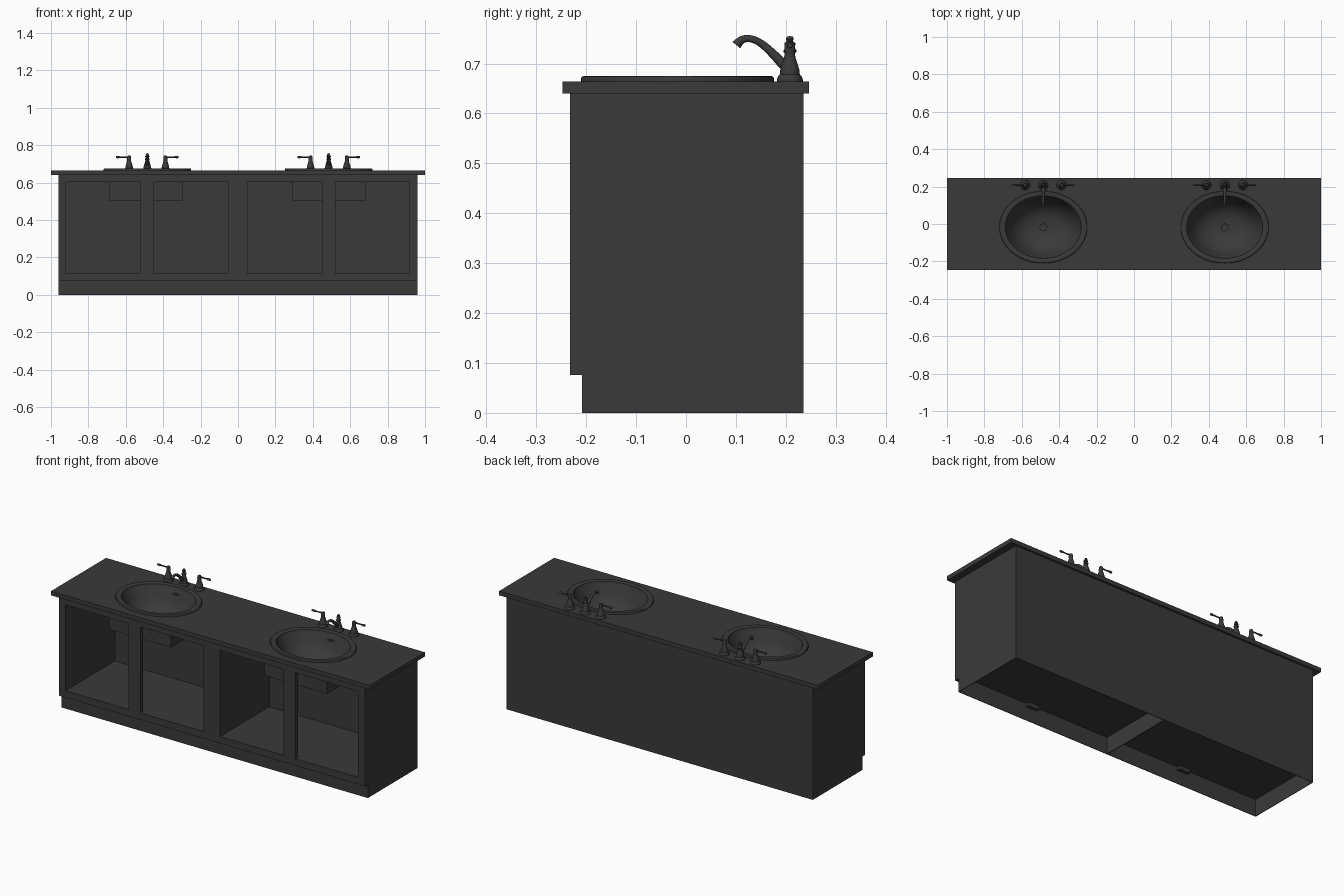
import bpy, bmesh, math
from mathutils import Matrix

if "Cube" in bpy.data.objects:
    bpy.data.objects.remove(bpy.data.objects["Cube"])

mat = bpy.data.materials.new("charcoal")
mat.diffuse_color = (0.042, 0.042, 0.042, 1)
mat.use_nodes = True
mat.node_tree.nodes["Principled BSDF"].inputs["Base Color"].default_value = mat.diffuse_color


def select(ob):
    bpy.ops.object.select_all(action='DESELECT')
    ob.select_set(True)
    bpy.context.view_layer.objects.active = ob


def add_mesh(name, bm, smooth=False):
    me = bpy.data.meshes.new(name)
    bm.to_mesh(me)
    bm.free()
    ob = bpy.data.objects.new(name, me)
    bpy.context.collection.objects.link(ob)
    me.materials.append(mat)
    if smooth:
        select(ob)
        bpy.ops.object.shade_smooth_by_angle(angle=math.radians(40))
    return ob


def box(bm, x0, x1, y0, y1, z0, z1):
    m = Matrix.Translation(((x0 + x1) / 2, (y0 + y1) / 2, (z0 + z1) / 2))
    bmesh.ops.create_cube(bm, size=1, matrix=m @ Matrix.Diagonal((x1 - x0, y1 - y0, z1 - z0, 1)))


def lathe(name, profile, matrix, n=32):
    bm = bmesh.new()
    rings = [[bm.verts.new((r * math.cos(2 * math.pi * j / n), r * math.sin(2 * math.pi * j / n), z))
              for j in range(n)] for r, z in profile]
    for a, b in zip(rings, rings[1:]):
        for j in range(n):
            k = (j + 1) % n
            bm.faces.new((a[j], a[k], b[k], b[j]))
    bmesh.ops.remove_doubles(bm, verts=bm.verts, dist=1e-6)
    bm.transform(matrix)
    return add_mesh(name, bm, True)


def cut(ob, bm):
    cutter = add_mesh(ob.name + "_cutter", bm)
    cutter.hide_render = True
    mod = ob.modifiers.new("cut", 'BOOLEAN')
    mod.operation, mod.solver, mod.object = 'DIFFERENCE', 'EXACT', cutter
    select(ob)
    bpy.ops.object.modifier_apply(modifier=mod.name)
    bpy.data.objects.remove(cutter)


SX, SY, TOP, TAP_Y = 0.485, -0.017, 0.664, 0.208
HOUSING = ((-.687, -.297), (.291, .681))

# Cabinet body: side profile with toe kick, extruded along x
bm = bmesh.new()
prof = [(-.232, .64), (-.232, .076), (-.208, .076), (-.208, 0), (.235, 0), (.235, .64)]
face = bm.faces.new([bm.verts.new((-.96, y, z)) for y, z in prof])
ext = bmesh.ops.extrude_face_region(bm, geom=[face])["geom"]
bmesh.ops.translate(bm, vec=(1.92, 0, 0), verts=[v for v in ext if isinstance(v, bmesh.types.BMVert)])
bmesh.ops.recalc_face_normals(bm, faces=bm.faces)
cabinet = add_mesh("cabinet", bm)

# Two interior compartments, and the thin-walled hollow plinth below them
bm = bmesh.new()
for x0, x1 in ((-.92, -.053), (.05, .915)):
    box(bm, x0, x1, -.208, .21, .115, .602)
for x0, x1 in ((-.957, -.002), (.002, .957)):
    box(bm, x0, x1, -.205, .232, -.05, .095)
cut(cabinet, bm)

# Four door openings
bm = bmesh.new()
for x0, x1 in ((-.92, -.523), (-.45, -.053), (.05, .448), (.522, .915)):
    box(bm, x0, x1, -.3, -.15, .115, .602)
cut(cabinet, bm)

# Wells through the cabinet top for the basins
bm = bmesh.new()
for x0, x1 in HOUSING:
    box(bm, x0, x1, -.175, .143, .55, .7)
cut(cabinet, bm)

# Countertop with oval basin holes
bm = bmesh.new()
box(bm, -1, 1, -.247, .246, .64, TOP)
countertop = add_mesh("countertop", bm)
bm = bmesh.new()
for s in (-1, 1):
    bmesh.ops.create_cone(bm, cap_ends=True, segments=64, radius1=1, radius2=1, depth=.2,
                          matrix=Matrix.Translation((s * SX, SY, TOP)) @ Matrix.Diagonal((.212, .174, 1, 1)))
cut(countertop, bm)

BASIN = [(1, 0), (1, .007), (.99, .010), (.97, .011), (.90, .010), (.865, .008), (.855, 0),
         (.84, -.008), (.80, -.024), (.76, -.045), (.70, -.07), (.61, -.095), (.48, -.118),
         (.33, -.131), (.18, -.137), (.09, -.139), (0, -.139)]
BODY = [(.026, 0), (.026, .004), (.024, .010), (.020, .014), (.0195, .022), (.016, .034),
        (.012, .046), (.010, .056)]
HANDLE = BODY + [(.011, .060), (.011, .066), (.010, .074), (.008, .079), (0, .081)]
SPOUT_BODY = BODY + [(.013, .059), (.013, .063), (.009, .066), (.007, .070), (.011, .073),
                     (.011, .077), (.006, .081), (.008, .085), (.006, .090), (0, .091)]
LEVER = [(0, 0), (.005, .004), (.004, .015), (.0035, .035), (.0045, .048), (.006, .056),
         (.006, .064), (.005, .069), (0, .071)]
SPOUT = [(.205, .688, 1.4), (.193, .700, 1.3), (.177, .717, 1.15), (.157, .736, 1), (.139, .748, .9),
         (.121, .751, .9), (.109, .747, 1), (.101, .737, 1.3)]

for s, side, (hx0, hx1) in ((-1, "left", HOUSING[0]), (1, "right", HOUSING[1])):
    x = s * SX
    # Basin, drain and overflow ring
    at = Matrix.Translation((x, SY, TOP))
    lathe(side + "_basin", BASIN, at @ Matrix.Diagonal((.235, .193, 1, 1)), 64)
    lathe(side + "_drain", [(.023, -.139), (.023, -.136), (.019, -.135), (.016, -.137), (0, -.137)], at)
    lathe(side + "_overflow", [(.9, -.004), (1, .002), (.8, .003), (.6, .001), (0, .001)],
          Matrix.Translation((x, SY + .151, .638)) @ Matrix.Rotation(math.radians(72), 4, 'X')
          @ Matrix.Diagonal((.023, .006, 1, 1)), 24)

    # Open-topped housing under the basin
    bm = bmesh.new()
    box(bm, hx0, hx1, -.176, .144, .504, .638)
    bm.faces.ensure_lookup_table()
    bmesh.ops.delete(bm, geom=[max(bm.faces, key=lambda f: f.calc_center_median().z)], context='FACES')
    add_mesh(side + "_basin_housing", bm)

    # Block inside the plinth under the middle stile
    bm = bmesh.new()
    box(bm, s * .487 - .03, s * .487 + .038, -.206, -.185, .075, .096)
    add_mesh(side + "_plinth_block", bm)

    # Tap: spout body, curved spout, two lever handles
    lathe(side + "_spout_body", SPOUT_BODY, Matrix.Translation((x, TAP_Y, TOP)))
    cu = bpy.data.curves.new(side + "_spout", 'CURVE')
    cu.dimensions = '3D'
    cu.bevel_depth, cu.bevel_resolution, cu.use_fill_caps = .0078, 4, True
    sp = cu.splines.new('NURBS')
    sp.points.add(len(SPOUT) - 1)
    for p, (y, z, r) in zip(sp.points, SPOUT):
        p.co, p.radius = (x, y, z, 1), r
    sp.use_endpoint_u, sp.order_u, sp.resolution_u = True, 3, 4
    cu.materials.append(mat)
    spout = bpy.data.objects.new(side + "_spout", cu)
    bpy.context.collection.objects.link(spout)
    select(spout)
    bpy.ops.object.convert(target='MESH')
    bpy.ops.object.shade_smooth_by_angle(angle=math.radians(40))
    for d, hand in ((-1, "left"), (1, "right")):
        hx = x + d * .097
        lathe(f"{side}_tap_{hand}_handle", HANDLE, Matrix.Translation((hx, TAP_Y, TOP)))
        lathe(f"{side}_tap_{hand}_lever", LEVER,
              Matrix.Translation((hx, TAP_Y, .736)) @ Matrix.Rotation(d * math.pi / 2, 4, 'Y'), 16)
